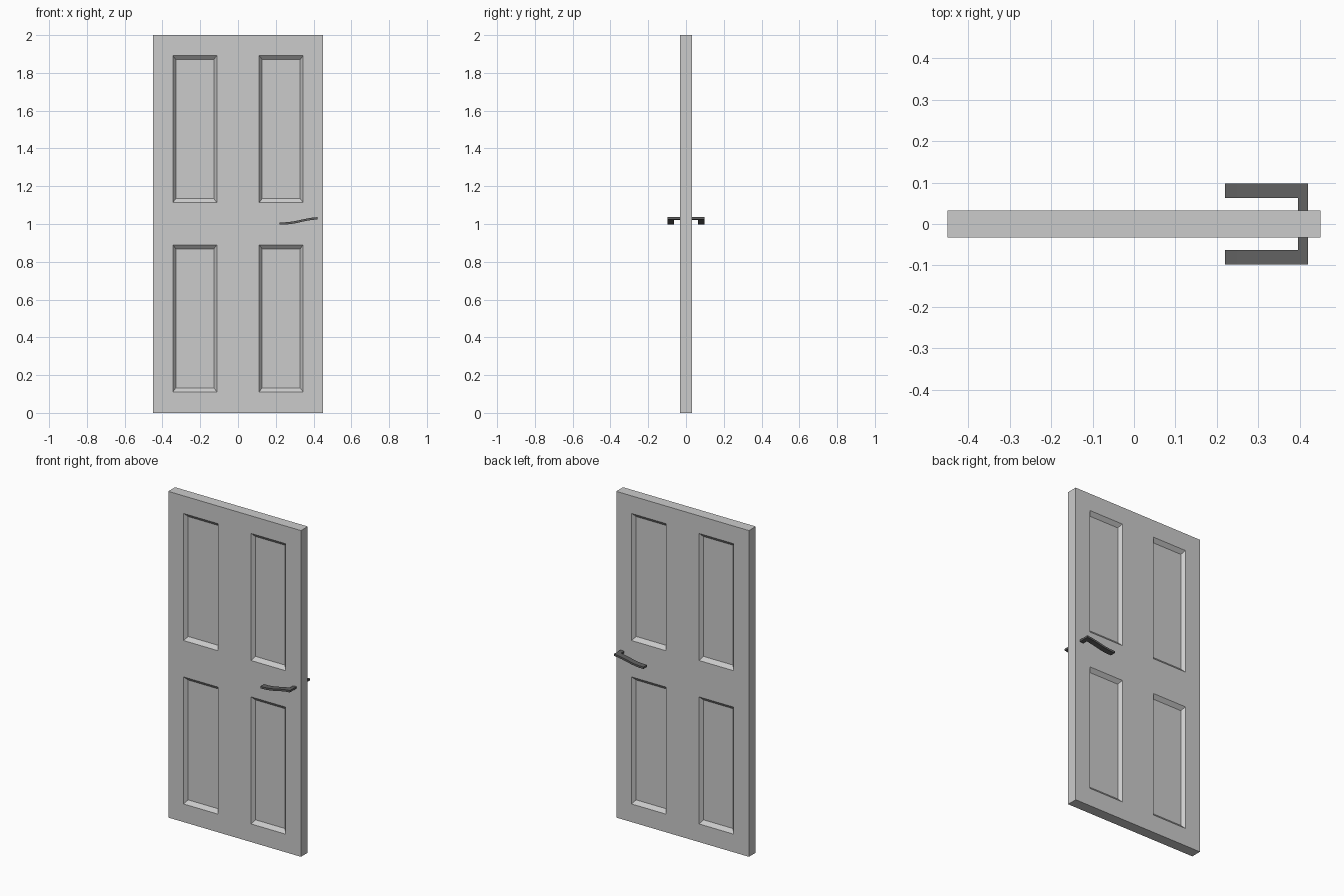
import bpy, bmesh
from mathutils import Vector

if "Cube" in bpy.data.objects:
    bpy.data.objects.remove(bpy.data.objects["Cube"])

HALF = 0.033       # half the door thickness
DEPTH = 0.02       # panel recess depth


def finish(bm, name):
    """Make an object from a front half and mirror it to the back."""
    bmesh.ops.recalc_face_normals(bm, faces=bm.faces)
    mesh = bpy.data.meshes.new(name)
    bm.to_mesh(mesh)
    bm.free()
    ob = bpy.data.objects.new(name, mesh)
    bpy.context.collection.objects.link(ob)
    mirror = ob.modifiers.new("front_to_back", 'MIRROR')
    mirror.use_axis = (False, True, False)
    return ob


# Door leaf: front grid with four sloped, recessed panels
xs = [-0.45, -0.345, -0.112, 0.112, 0.345, 0.45]
zs = [0, 0.111, 0.89, 1.113, 1.892, 2]
bm = bmesh.new()
grid = [[bm.verts.new((x, -HALF, z)) for x in xs] for z in zs]
panels = []
for j in range(5):
    for i in range(5):
        f = bm.faces.new((grid[j][i], grid[j][i + 1], grid[j + 1][i + 1], grid[j + 1][i]))
        if i in (1, 3) and j in (1, 3):
            panels.append(f)
rim = [e for e in bm.edges if e.is_boundary]
for f in bmesh.ops.inset_individual(bm, faces=panels, thickness=0.01)["faces"]:
    pass
for f in panels:
    c = f.calc_center_median()
    for v in f.verts:
        sx = 1 if v.co.x > c.x else -1
        sz = 1 if v.co.z > c.z else -1
        v.co = Vector((v.co.x - sx * 0.016, -HALF + DEPTH, v.co.z - sz * 0.022))
# Door edges, back to the mirror plane
side = bmesh.ops.extrude_edge_only(bm, edges=rim)["geom"]
for v in side:
    if isinstance(v, bmesh.types.BMVert):
        v.co.y = 0
finish(bm, "door_leaf")

# Lever handle: curved flat bar with a post into the door
path = [(0.22, 1.003), (0.25, 1.003), (0.28, 1.006), (0.31, 1.011),
        (0.34, 1.018), (0.37, 1.024), (0.396, 1.028), (0.42, 1.030)]
T = 0.006
bm = bmesh.new()
rings = [[bm.verts.new((x, y, z + dz)) for y, dz in
          ((-0.098, -T), (-0.063, -T), (-0.063, T), (-0.098, T))] for x, z in path]
for a, b in zip(rings, rings[1:]):
    for k in range(4):
        n = (k + 1) % 4
        inner = bm.faces.new((a[k], a[n], b[n], b[k]))
        if k == 1:
            post = inner
bm.faces.new(rings[0])
bm.faces.new(rings[-1])
ext = bmesh.ops.extrude_discrete_faces(bm, faces=[post])["faces"][0]
for v in ext.verts:
    v.co.y = -HALF + 0.005
handle = finish(bm, "lever_handles")
mat = bpy.data.materials.new("dark_metal")
mat.diffuse_color = (0.12, 0.12, 0.12, 1)
mat.use_nodes = True
mat.node_tree.nodes["Principled BSDF"].inputs["Base Color"].default_value = mat.diffuse_color
handle.data.materials.append(mat)
